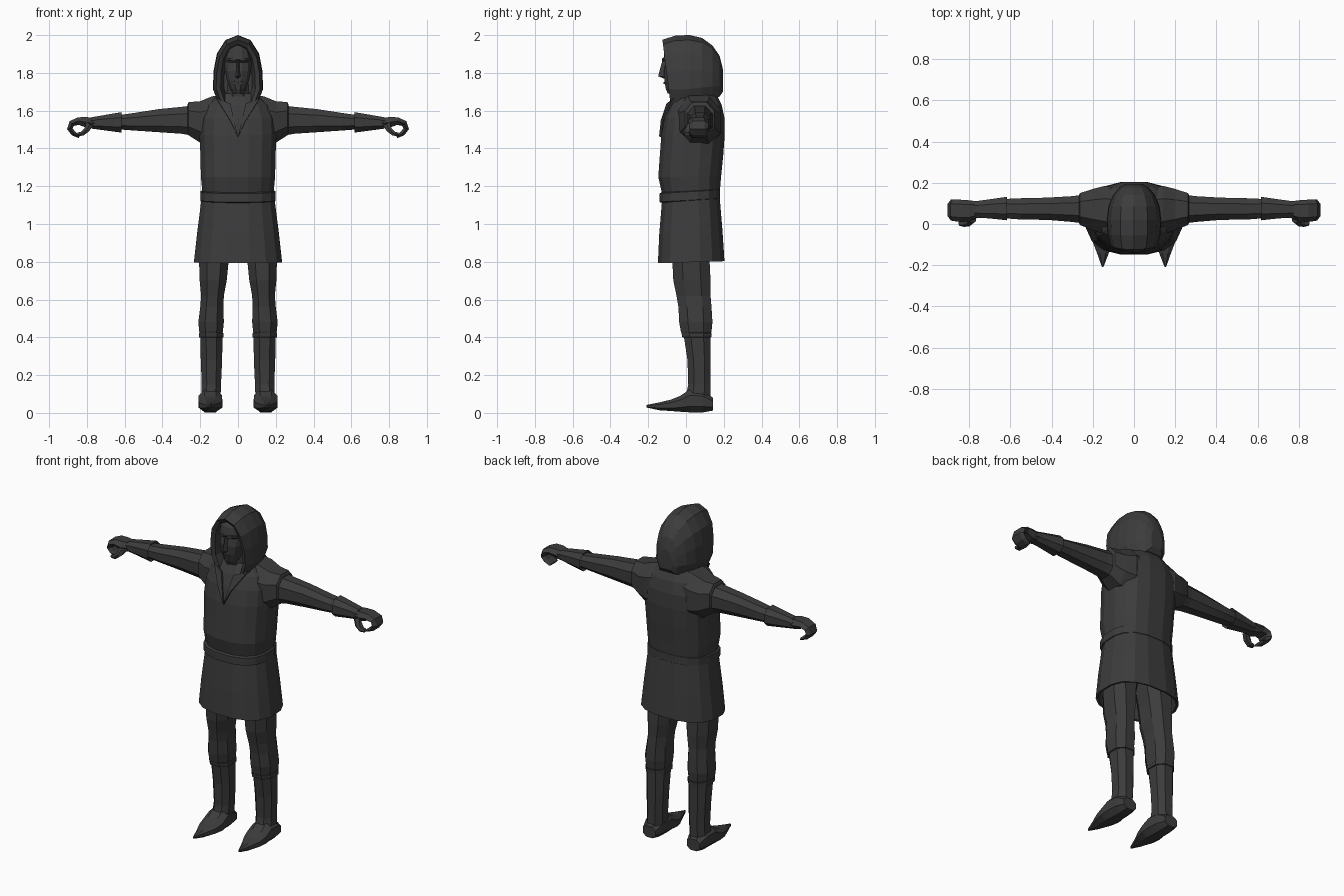
import bpy, bmesh, math
from mathutils import Vector

cloth = bpy.data.materials.new("charcoal")
cloth.diffuse_color = (0.045, 0.045, 0.045, 1)


def ring(axis, pos, a, b, n=8, power=0.85, tilt=0.0):
    """Rounded section across an axis; a and b are (min, max) extents."""
    pts = []
    for i in range(n):
        t = 2 * math.pi * (i + 0.5) / n
        c, s = math.cos(t), math.sin(t)
        k = 1 / math.cos(math.pi / n) if n <= 8 else 1.01
        u = math.copysign(min(1, abs(c * k) ** power), c)
        v = math.copysign(min(1, abs(s * k) ** power), s)
        p = (a[0] + a[1]) / 2 + u * (a[1] - a[0]) / 2
        q = (b[0] + b[1]) / 2 + v * (b[1] - b[0]) / 2
        if axis == 'z':
            pts.append(Vector((p, q, pos + tilt * q)))
        elif axis == 'x':
            pts.append(Vector((pos, p, q)))
        else:
            pts.append(Vector((p, pos, q)))
    return pts


def finish(name, bm, mirror):
    bmesh.ops.recalc_face_normals(bm, faces=bm.faces)
    me = bpy.data.meshes.new(name)
    bm.to_mesh(me)
    bm.free()
    me.materials.append(cloth)
    ob = bpy.data.objects.new(name, me)
    bpy.context.collection.objects.link(ob)
    if mirror:
        ob.modifiers.new("mirror", 'MIRROR').use_mirror_merge = False
    return ob


def loft(name, rings, mirror=False):
    """Skin a list of closed sections and cap both ends."""
    bm = bmesh.new()
    vs = [[bm.verts.new(p) for p in r] for r in rings]
    n = len(vs[0])
    for r0, r1 in zip(vs, vs[1:]):
        for i in range(n):
            j = (i + 1) % n
            bm.faces.new((r0[i], r0[j], r1[j], r1[i]))
    bm.faces.new(vs[0])
    bm.faces.new(vs[-1][::-1])
    return finish(name, bm, mirror)


def stack(name, axis, rows, n=8, power=0.85, tilt=0.0, mirror=False):
    return loft(name, [ring(axis, p, (a0, a1), (b0, b1), n, power, tilt)
                       for p, a0, a1, b0, b1 in rows], mirror)


def upright(rows):
    """Rows of z, half width, front y, back y, centred on x = 0."""
    return [(z, -w, w, f, b) for z, w, f, b in rows]


# Tunic: hollow skirt, then the upper body
stack("tunic_skirt", 'z', upright([
    (0.95, .19, -.12, .17), (0.80, .222, -.138, .193), (0.797, .235, -.15, .205),
    (0.95, .218, -.143, .195), (1.13, .195, -.128, .18)]), 16, .8, .03)
stack("tunic_body", 'z', upright([
    (1.12, .19, -.125, .175), (1.17, .19, -.13, .18), (1.25, .198, -.148, .187),
    (1.36, .2, -.14, .198), (1.47, .205, -.132, .206), (1.56, .2, -.115, .205),
    (1.63, .17, -.09, .19), (1.69, .10, -.055, .16)]), 16, .8)
stack("belt", 'z', upright([
    (1.12, .19, -.13, .175), (1.125, .2, -.142, .182),
    (1.17, .2, -.142, .182), (1.175, .188, -.13, .175)]), 16, .8, .06)

# Short outer sleeves, arms and flared cuffs
stack("shoulder_sleeve", 'x', [
    (.06, -.05, .17, 1.43, 1.69), (.14, -.05, .185, 1.41, 1.675),
    (.20, -.03, .17, 1.43, 1.65), (.262, -.005, .15, 1.47, 1.645),
    (.268, .005, .14, 1.48, 1.63)], 8, mirror=True)
stack("arm", 'x', [
    (.22, .0, .145, 1.465, 1.63), (.30, .01, .135, 1.478, 1.62),
    (.42, .02, .128, 1.486, 1.608), (.55, .022, .125, 1.495, 1.588),
    (.66, .03, .12, 1.503, 1.572), (.79, .03, .11, 1.508, 1.562)], 8, mirror=True)
stack("cuff", 'x', [
    (.63, .03, .12, 1.50, 1.575), (.617, .018, .132, 1.484, 1.592),
    (.70, .027, .12, 1.495, 1.578), (.775, .032, .11, 1.505, 1.565),
    (.777, .04, .10, 1.515, 1.555)], 8, mirror=True)


def curl(name, path):
    """Flat strip bent along x, z; rows of x, z, y min, y max, half thickness."""
    rings = []
    for i, (x, z, y0, y1, t) in enumerate(path):
        p, q = path[max(i - 1, 0)], path[min(i + 1, len(path) - 1)]
        d = Vector((q[0] - p[0], 0, q[1] - p[1])).normalized()
        nrm = Vector((-d.z, 0, d.x)) * t
        c, m = Vector((x, 0, z)), Vector((0, (y1 - y0) * .2, 0))
        a, b = Vector((0, y0, 0)), Vector((0, y1, 0))
        rings.append([c + a, c + a + m + nrm, c + b - m + nrm,
                      c + b, c + b - m - nrm, c + a + m - nrm])
    return loft(name, rings, True)


# Curled hands
curl("fingers", [(.76, 1.533, .03, .11, .026), (.80, 1.538, .012, .115, .028),
                 (.845, 1.545, .01, .118, .02), (.88, 1.532, .015, .12, .017),
                 (.89, 1.505, .018, .118, .015), (.872, 1.48, .02, .115, .013),
                 (.84, 1.462, .025, .11, .008)])
curl("thumb", [(.785, 1.53, .005, .05, .02), (.80, 1.50, -.012, .035, .015),
               (.825, 1.478, -.014, .025, .012), (.85, 1.475, -.008, .02, .008)])

# Trousers, boot shafts and boot straps
stack("trouser_leg", 'z', [
    (.40, .088, .197, -.012, .125), (.43, .08, .205, -.027, .135),
    (.48, .075, .21, -.036, .14), (.56, .077, .20, -.04, .135),
    (.62, .075, .195, -.05, .13), (.70, .06, .203, -.067, .13),
    (.80, .05, .206, -.072, .125), (.96, .02, .205, -.08, .13)], 8, mirror=True)
stack("boot_shaft", 'z', [
    (.03, .095, .2, .0, .135), (.09, .092, .195, .0, .13), (.15, .09, .192, .012, .13),
    (.28, .084, .197, .008, .13), (.41, .082, .2, -.012, .13)], 8, mirror=True)
stack("boot_strap", 'z', [
    (.398, .085, .198, -.01, .125), (.401, .076, .207, -.02, .134),
    (.423, .076, .207, -.024, .136), (.427, .085, .198, -.015, .128)], 8, mirror=True)
# Pointed boots
stack("boot_foot", 'y', [
    (.142, .105, .19, .012, .08), (.09, .09, .205, .003, .12),
    (.02, .085, .208, .003, .125), (-.03, .083, .21, .006, .09),
    (-.08, .095, .203, .01, .07), (-.14, .122, .18, .014, .056),
    (-.208, .148, .156, .028, .042)], 8, mirror=True)


# Hood: arches running from inner lining, over the rim, to the back
def arch(y, w, base, top, lean=0.0):
    half = [(.74, 0), (1, .24), (.97, .5), (.84, .74), (.5, .93)]
    full = half + [(0, 1)] + [(-x, t) for x, t in half[::-1]]
    return [Vector((x * w, y + lean * t, base + (top - base) * t)) for x, t in full]


loft("hood", [
    arch(-.03, .075, 1.66, 1.92), arch(-.075, .092, 1.64, 1.955, -.035),
    arch(-.082, .116, 1.635, 1.975, -.043), arch(-.045, .130, 1.62, 1.998, -.01),
    arch(.02, .133, 1.625, 2.0), arch(.085, .125, 1.64, 1.985),
    arch(.14, .102, 1.66, 1.945), arch(.178, .07, 1.675, 1.89),
    arch(.195, .04, 1.70, 1.82)])

# Neck and face
stack("neck", 'z', upright([(1.55, .065, -.06, .07), (1.74, .055, -.065, .06)]))
stack("face", 'z', upright([
    (1.69, .028, -.098, .0), (1.715, .042, -.108, .02), (1.76, .06, -.116, .03),
    (1.81, .071, -.118, .03), (1.855, .073, -.108, .03), (1.872, .073, -.122, .03),
    (1.92, .064, -.112, .03), (1.945, .045, -.095, .03)]), 12, .9)
# Wedge nose
loft("nose", [[Vector((-w, -.10, z)), Vector((0, y, z)), Vector((w, -.10, z))]
              for z, w, y in [(1.77, .014, -.118), (1.782, .02, -.147),
                              (1.82, .014, -.138), (1.875, .01, -.122)]])
# Brow and mouth ridges
stack("brow", 'x', [(.01, -.126, -.10, 1.862, 1.876), (.045, -.119, -.09, 1.866, 1.88),
                    (.064, -.095, -.07, 1.862, 1.874)], 4, mirror=True)
stack("mouth", 'x', [(-.024, -.112, -.10, 1.742, 1.748), (0, -.120, -.10, 1.741, 1.752),
                     (.024, -.112, -.10, 1.742, 1.748)], 4)

# Open collar with a deep V
bm = bmesh.new()
bm.faces.new([bm.verts.new(p) for p in (
    (.115, -.062, 1.665), (.04, -.098, 1.635), (.0, -.137, 1.462), (.04, -.128, 1.545))])
flap = finish("collar_flap", bm, True)
thick = flap.modifiers.new("thickness", 'SOLIDIFY')
thick.thickness = .012
thick.offset = 0
